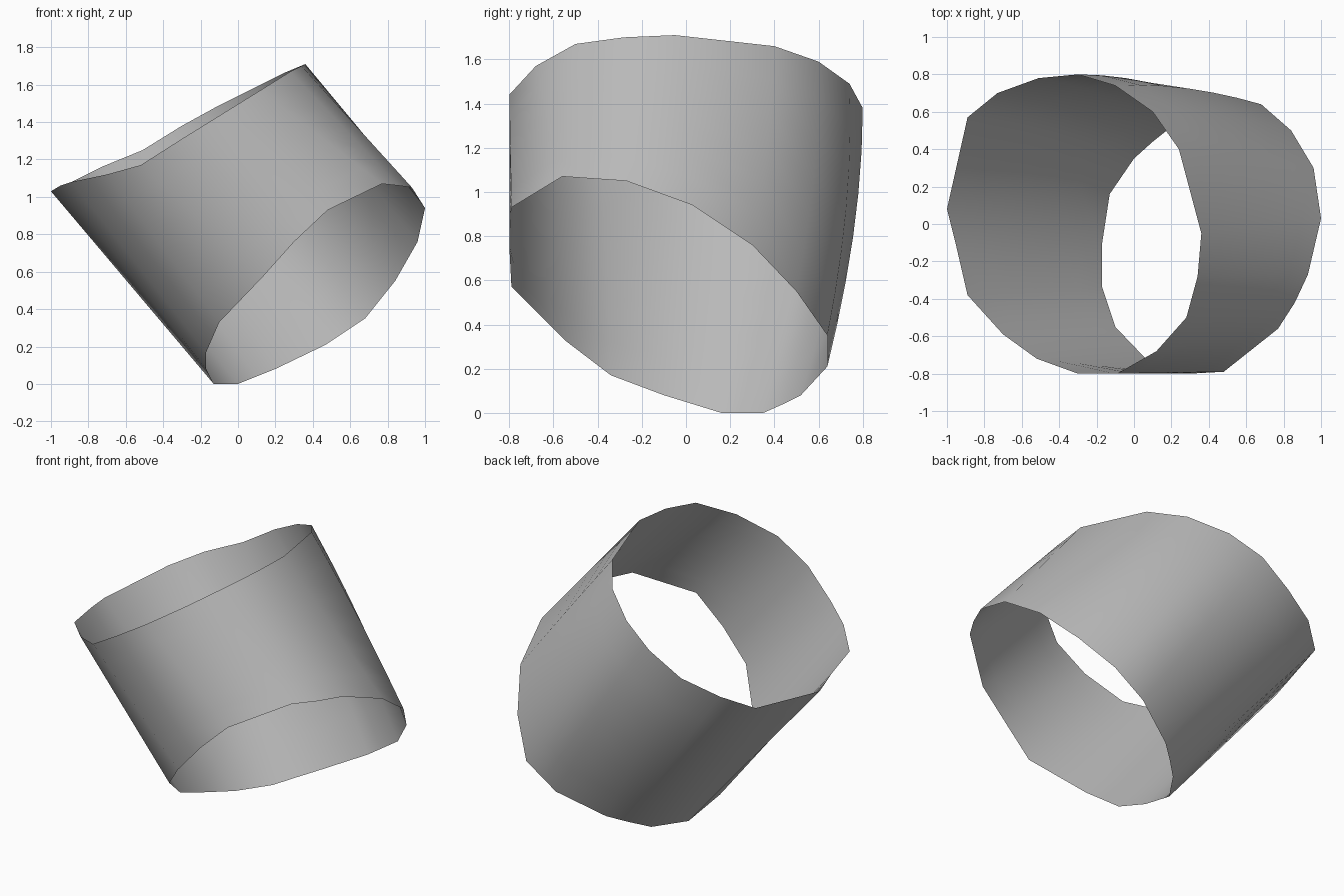
import bpy
import bmesh
from mathutils import Vector

# Remove the default object
default_cube = bpy.data.objects.get("Cube")
if default_cube:
    bpy.data.objects.remove(default_cube, do_unlink=True)

# Single plain grey surface colour
grey = bpy.data.materials.new("plain_grey")
grey.use_nodes = True
grey_value = (0.5, 0.5, 0.5, 1)
grey.diffuse_color = grey_value
grey.node_tree.nodes["Principled BSDF"].inputs["Base Color"].default_value = grey_value

# Matching rim outlines: both run from the low left side, round the front, then the back
upper_rim = [
    (-1, .08, 1.03), (-.95, -.12, 1.06), (-.89, -.38, 1.08),
    (-.7, -.59, 1.12), (-.52, -.72, 1.17), (-.3, -.8, 1.31),
    (-.09, -.8, 1.44), (.12, -.68, 1.57), (.28, -.5, 1.67),
    (.34, -.28, 1.7), (.36, -.05, 1.71), (.24, .4, 1.66),
    (.1, .6, 1.59), (-.1, .74, 1.49), (-.3, .8, 1.38),
    (-.51, .78, 1.25), (-.73, .7, 1.16), (-.89, .57, 1.08),
]
lower_rim = [
    (-.13, .16, 0), (-.17, -.1, .08), (-.17, -.34, .17),
    (-.1, -.55, .33), (.13, -.79, .57), (.3, -.8, .76),
    (.48, -.79, .93), (.77, -.56, 1.07), (.86, -.42, 1.06),
    (.93, -.27, 1.05), (1, .03, .94), (.96, .3, .76),
    (.84, .5, .55), (.68, .64, .35), (.47, .64, .21),
    (.2, .52, .08), (.1, .44, .04), (0, .35, 0),
]


def loft_point(start, end, t, back_bulge):
    """Point along a wall line, with the back of the wall swelling outwards."""
    point = Vector(start).lerp(Vector(end), t)
    point.y += back_bulge * 4 * t * (1 - t) * max(0, point.y)
    return point


def make_tube_wall(name, first_rim, last_rim, steps, back_bulge, material):
    """Loft an open, paper-thin wall between two rims."""
    bm = bmesh.new()
    rings = []
    for step in range(steps + 1):
        t = step / steps
        ring = [bm.verts.new(loft_point(a, b, t, back_bulge))
                for a, b in zip(first_rim, last_rim)]
        rings.append(ring)

    count = len(first_rim)
    for ring, next_ring in zip(rings, rings[1:]):
        for i in range(count):
            j = (i + 1) % count
            bm.faces.new((ring[i], next_ring[i], next_ring[j], ring[j]))

    mesh = bpy.data.meshes.new(name)
    bm.to_mesh(mesh)
    bm.free()
    mesh.materials.append(material)
    mesh.shade_smooth()
    wall = bpy.data.objects.new(name, mesh)
    bpy.context.collection.objects.link(wall)
    return wall


# Tilted open tube
make_tube_wall("tilted_tube_wall", upper_rim, lower_rim,
               steps=6, back_bulge=0.05, material=grey)
